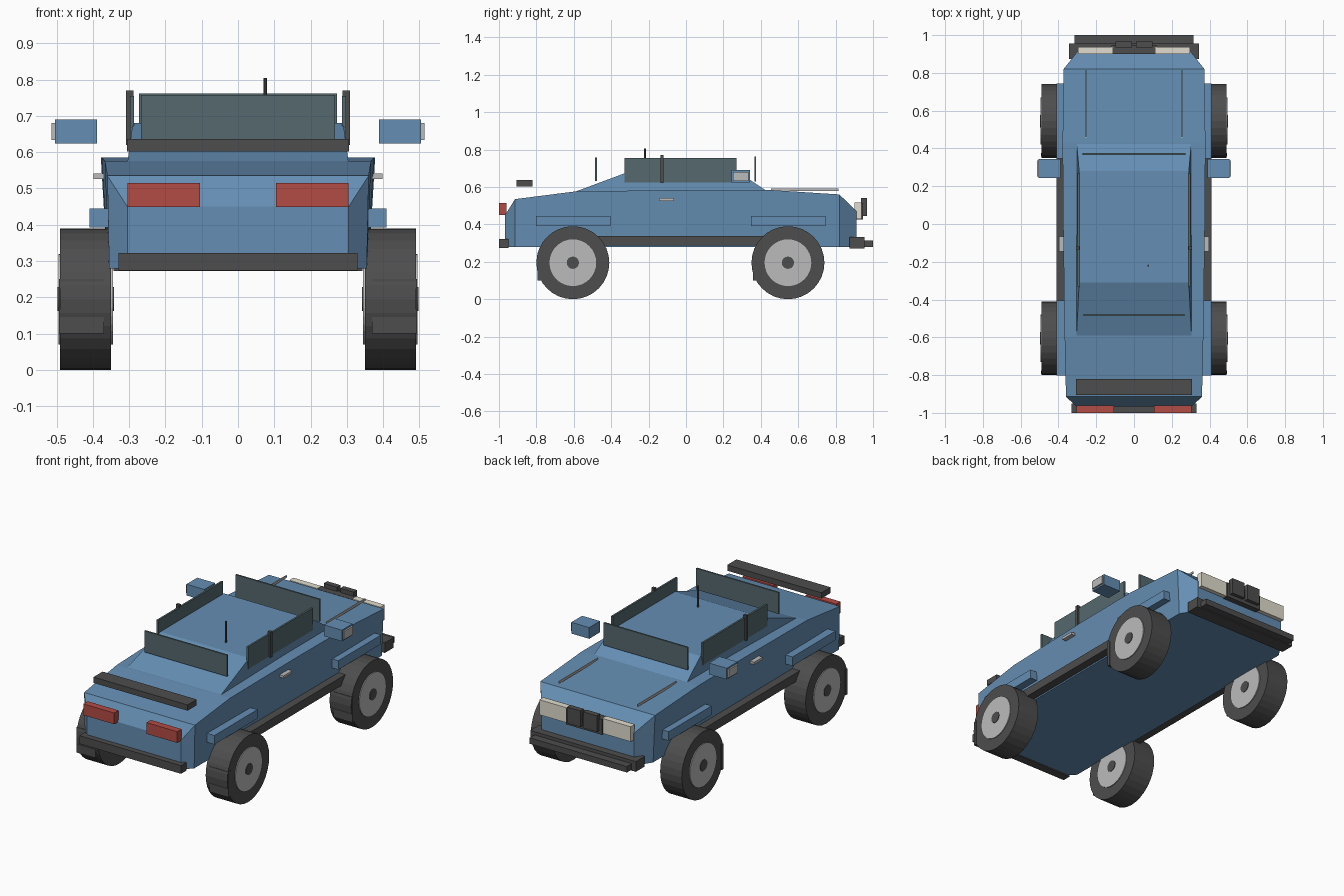
import bpy, bmesh
from math import pi
from mathutils import Matrix

if "Cube" in bpy.data.objects:
    bpy.data.objects.remove(bpy.data.objects["Cube"])


def mat(name, col):
    m = bpy.data.materials.new(name)
    m.diffuse_color = (*col, 1)
    m.use_nodes = True
    m.node_tree.nodes["Principled BSDF"].inputs["Base Color"].default_value = m.diffuse_color
    return m


BLUE = mat("blue_paint", (0.13, 0.27, 0.45))
DARK = mat("dark_trim", (0.075, 0.075, 0.075))
GLASS = mat("tinted_glass", (0.09, 0.14, 0.155))
RED = mat("red_lens", (0.45, 0.07, 0.06))
CREAM = mat("cream_lens", (0.75, 0.72, 0.62))
METAL = mat("light_metal", (0.5, 0.5, 0.5))


def finish(name, bm, m):
    bmesh.ops.recalc_face_normals(bm, faces=bm.faces)
    me = bpy.data.meshes.new(name)
    bm.to_mesh(me)
    bm.free()
    me.materials.append(m)
    ob = bpy.data.objects.new(name, me)
    bpy.context.collection.objects.link(ob)
    return ob


def box(name, x, y, z, m):
    """Box given by its (min, max) range on each axis."""
    bm = bmesh.new()
    bmesh.ops.create_cube(bm, size=1)
    for v in bm.verts:
        v.co = [(r[0] + r[1]) / 2 + c * (r[1] - r[0]) for r, c in zip((x, y, z), v.co)]
    return finish(name, bm, m)


def pair(name, x, y, z, m):
    box(name + "_right", x, y, z, m)
    box(name + "_left", (-x[1], -x[0]), y, z, m)


def cyl(name, loc, r, depth, m, axis='X', seg=32):
    bm = bmesh.new()
    mx = Matrix.Translation(loc)
    if axis == 'X':
        mx = mx @ Matrix.Rotation(pi / 2, 4, 'Y')
    bmesh.ops.create_cone(bm, cap_ends=True, segments=seg, radius1=r, radius2=r,
                          depth=depth, matrix=mx)
    return finish(name, bm, m)


def loft(name, stations, m):
    """Skin quads along y: (y, bottom half width, top half width, z bottom, z top)."""
    bm = bmesh.new()
    rings = [[bm.verts.new(p) for p in ((-wb, y, zb), (wb, y, zb), (wt, y, zt), (-wt, y, zt))]
             for y, wb, wt, zb, zt in stations]
    for a, b in zip(rings, rings[1:]):
        for i in range(4):
            j = (i + 1) % 4
            bm.faces.new((a[i], a[j], b[j], b[i]))
    bm.faces.new(rings[0])
    bm.faces.new(rings[-1])
    return finish(name, bm, m)


# Lower body shell with chamfered ends
loft("body", [
    (-0.967, 0.305, 0.305, 0.28, 0.45),
    (-0.914, 0.355, 0.360, 0.28, 0.535),
    (-0.60, 0.357, 0.367, 0.28, 0.575),
    (0.0, 0.36, 0.375, 0.28, 0.585),
    (0.43, 0.36, 0.378, 0.28, 0.585),
    (0.82, 0.36, 0.373, 0.28, 0.56),
    (0.912, 0.30, 0.30, 0.28, 0.47)], BLUE)

# Low cabin block: tapered prism sunk slightly into the body
bm = bmesh.new()
base = [bm.verts.new(p) for p in ((-.305, -.605, .57), (.305, -.605, .57), (.305, .445, .57), (-.305, .445, .57))]
roof = [bm.verts.new(p) for p in ((-.29, -.31, .68), (.29, -.31, .68), (.29, .28, .68), (-.29, .28, .68))]
bm.faces.new(base)
bm.faces.new(roof)
for i in range(4):
    j = (i + 1) % 4
    bm.faces.new((base[i], base[j], roof[j], roof[i]))
finish("cabin", bm, BLUE)

# Glass panels, pillars and antenna
box("window_front", (-.268, .268), (-.486, -.476), (.633, .758), GLASS)
box("window_back", (-.273, .273), (.365, .375), (.63, .762), GLASS)
pair("window_side", (.287, .298), (-.33, .27), (.625, .755), GLASS)
pair("door_pillar", (.288, .308), (-.136, -.119), (.62, .77), DARK)
cyl("antenna", (.075, -.22, .74), .005, .13, DARK, axis='Z', seg=8)

# Wheels with rims, hubs and mud flaps
for end, y in (("front", -.605), ("back", .545)):
    for side, s in (("right", 1), ("left", -1)):
        tag = f"{end}_{side}"
        cyl("tyre_" + tag, (s * .42, y, .195), .195, .14, DARK)
        cyl("rim_" + tag, (s * .42, y, .195), .125, .15, METAL)
        cyl("hub_" + tag, (s * .42, y, .195), .033, .156, DARK, seg=16)
    pair("mud_flap_" + end, (.37, .493), (y - .188, y - .17), (.10, .25), DARK)
    pair("fender_" + end, (.355, .409), (y - .198, y + .2), (.392, .445), BLUE)

# Side trim
pair("sill", (.345, .409), (-.48, .42), (.288, .338), DARK)
pair("door_handle", (.365, .398), (-.145, -.065), (.526, .541), METAL)
pair("mirror", (.389, .505), (.243, .343), (.624, .69), BLUE)
pair("mirror_glass", (.50, .514), (.252, .335), (.633, .681), METAL)

# Front end: bumper, lights, spoiler
box("bumper_front", (-.33, .33), (-1.0, -.95), (.274, .322), DARK)
pair("red_light", (.105, .305), (-1.0, -.96), (.449, .515), RED)
box("spoiler", (-.306, .306), (-.905, -.82), (.602, .636), DARK)

# Back end: bumper, lamps, twin grille, deck lines
box("bumper_back", (-.343, .343), (.873, .955), (.272, .332), DARK)
box("bumper_lip", (-.316, .316), (.95, 1.0), (.278, .313), DARK)
pair("lamp", (.115, .297), (.90, .938), (.43, .518), CREAM)
box("grille_base", (-.118, .118), (.90, .946), (.425, .515), DARK)
pair("grille", (.01, .097), (.935, .967), (.445, .54), DARK)
pair("deck_line", (.252, .258), (.455, .815), (.578, .591), METAL)
